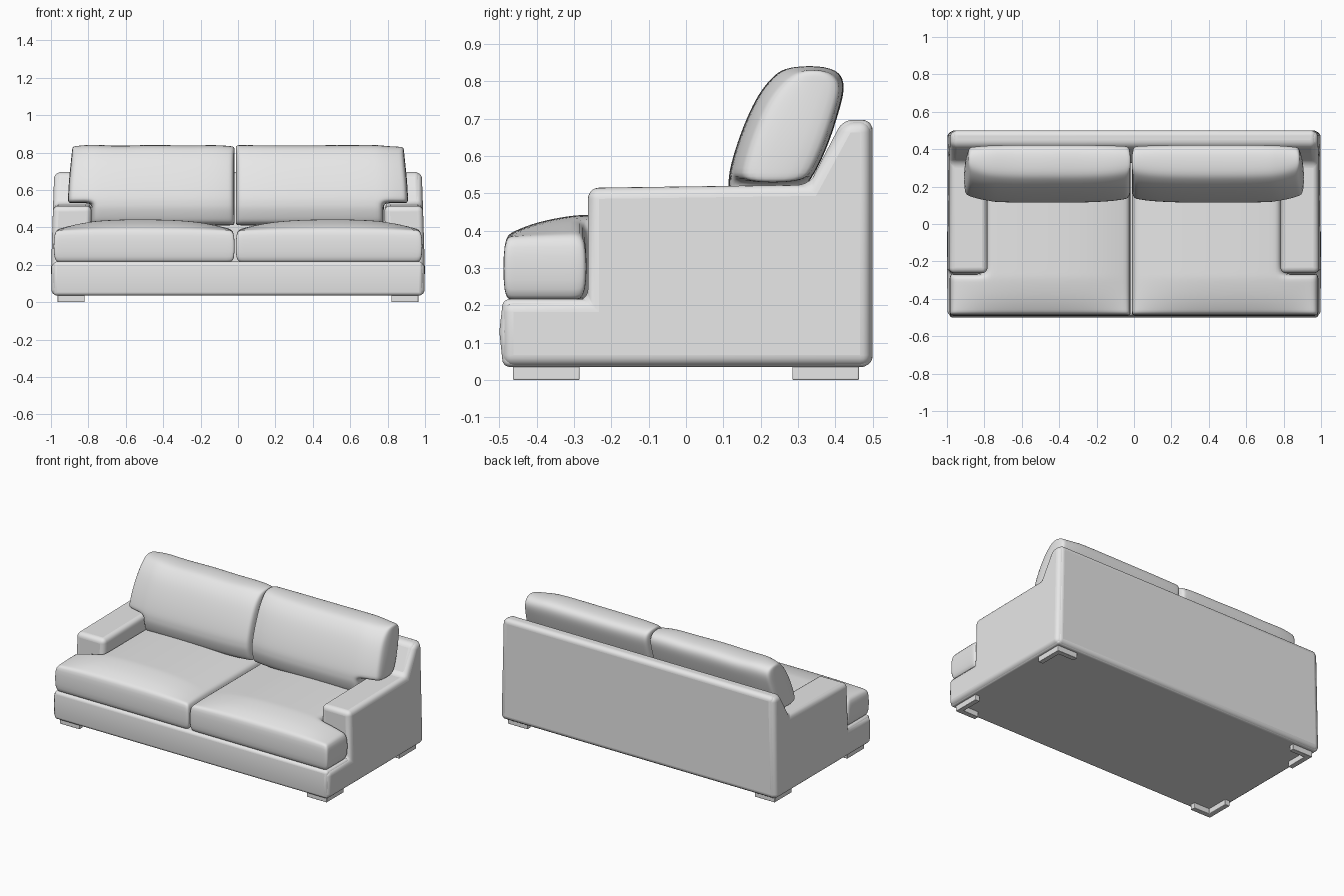
import bpy, bmesh, math

if "Cube" in bpy.data.objects:
    bpy.data.objects.remove(bpy.data.objects["Cube"])

fabric = bpy.data.materials.new("light grey fabric")
fabric.diffuse_color = (0.8, 0.8, 0.8, 1)
fabric.use_nodes = True
fabric.node_tree.nodes["Principled BSDF"].inputs["Base Color"].default_value = fabric.diffuse_color


def finish(name, bm, bevel=0, subdiv=0):
    bmesh.ops.recalc_face_normals(bm, faces=bm.faces)
    mesh = bpy.data.meshes.new(name)
    bm.to_mesh(mesh)
    bm.free()
    mesh.materials.append(fabric)
    ob = bpy.data.objects.new(name, mesh)
    bpy.context.collection.objects.link(ob)
    if bevel:
        m = ob.modifiers.new("round", 'BEVEL')
        m.width, m.segments, m.limit_method = bevel, 5, 'ANGLE'
        m.angle_limit = math.radians(20)
    if subdiv:
        m = ob.modifiers.new("soft", 'SUBSURF')
        m.levels = m.render_levels = subdiv
    for p in mesh.polygons:
        p.use_smooth = True
    if bevel:
        bpy.ops.object.select_all(action='DESELECT')
        bpy.context.view_layer.objects.active = ob
        ob.select_set(True)
        bpy.ops.object.shade_smooth_by_angle(angle=math.radians(35))
    return ob


def extrude(name, pts, start, end, place, bevel):
    """Solid from a 2D outline swept between two depths."""
    bm = bmesh.new()
    a = [bm.verts.new(place(p, start)) for p in pts]
    b = [bm.verts.new(place(p, end)) for p in pts]
    bm.faces.new(a)
    bm.faces.new(b)
    for i in range(len(pts)):
        j = (i + 1) % len(pts)
        bm.faces.new((a[i], a[j], b[j], b[i]))
    return finish(name, bm, bevel)


def along_x(p, x):
    # upper body leans slightly inward
    return (x * (1 - 0.035 * max(0, p[1] - 0.25)), p[0], p[1])


def along_z(p, z):
    return (p[0], p[1], z)


def cushion(name, us, vs, keep, point):
    """Two-sided grid pillow; cells failing keep(u, v) are left out."""
    bm = bmesh.new()
    verts = {}

    def vert(i, j, k):
        if (i, j, k) not in verts:
            verts[i, j, k] = bm.verts.new(point(us[i], vs[j], k))
        return verts[i, j, k]

    cells = {(i, j) for i in range(len(us) - 1) for j in range(len(vs) - 1)
             if keep(us[i], vs[j])}
    for i, j in sorted(cells):
        ring = [(i, j), (i + 1, j), (i + 1, j + 1), (i, j + 1)]
        for k in (0, 1):
            bm.faces.new([vert(*c, k) for c in ring])
        for n, (di, dj) in enumerate([(0, -1), (1, 0), (0, 1), (-1, 0)]):
            if (i + di, j + dj) not in cells:
                a, b = ring[n], ring[(n + 1) % 4]
                bm.faces.new((vert(*a, 0), vert(*b, 0), vert(*b, 1), vert(*a, 1)))
    return finish(name, bm, subdiv=2)


def lerp(table, t):
    for (a, ya), (b, yb) in zip(table, table[1:]):
        if t <= b:
            return ya + (yb - ya) * (t - a) / (b - a)
    return table[-1][1]


# Base under the seat, with a slightly bulging front
extrude("base", [(-0.49, 0.035), (0.49, 0.035), (0.49, 0.217), (-0.49, 0.217),
                 (-0.5, 0.13)], -0.987, 0.987, along_x, 0.018)

# Backrest frame
extrude("back_frame", [(0.5, 0.037), (0.5, 0.697), (0.42, 0.697), (0.325, 0.515),
                       (0.325, 0.037)], -0.988, 0.988, along_x, 0.028)

# Side panels with arms
side = [(-0.492, 0.037), (0.496, 0.037), (0.496, 0.693), (0.423, 0.693),
        (0.33, 0.523), (-0.263, 0.515), (-0.263, 0.212), (-0.492, 0.212)]
for s, label in ((-1, "left"), (1, "right")):
    extrude(label + "_arm", side, s * 0.79, s * 0.998, along_x, 0.03)

SPLIT = -0.015  # line where the cushions meet

# Seat cushions wrapping around the arm fronts
seat_u = [0, .03, .15, .3, .5, .65, .76, .81, .87, .965, 1]
seat_y = [-.49, -.465, -.4, -.3, -.265, -.2, -.05, .1, .25, .33]
for s, label in ((-1, "left"), (1, "right")):
    def seat_point(u, y, k):
        a = SPLIT + s * 0.002
        x = a + (s * 0.987 - a) * u
        if k == 0:
            return (x, y, 0.215)
        t = min(1, (y + 0.49) / 0.2)
        crown = (1 - abs(2 * u - 1) ** 3) * (1 - (1 - t) ** 2)
        return (x, y, 0.383 + 0.06 * crown)
    cushion(label + "_seat_cushion", seat_u, seat_y,
            lambda u, y: not (u >= .81 and y >= -.265), seat_point)

# Back cushions leaning on the frame, notched over the arms
back_u = [0, .03, .12, .3, .5, .7, .82, .86, .91, .97, 1]
back_z = [.41, .44, .5, .528, .56, .64, .72, .775, .815, .84]
front = [(.41, .15), (.44, .13), (.5, .113), (.56, .115), (.64, .138), (.72, .17),
         (.775, .2), (.815, .235), (.84, .27)]
rear = [(.41, .30), (.528, .325), (.56, .35), (.64, .385), (.72, .41),
        (.775, .425), (.815, .42), (.84, .385)]
for s, label in ((-1, "left"), (1, "right")):
    def back_point(u, z, k):
        a = SPLIT + s * 0.002
        edge = s * (0.91 - 0.1 * max(0, z - 0.6))
        x = a + (edge - a) * u
        pinch = abs(2 * u - 1) ** 5 * (1.0 if u > .5 else 0.6)
        y = lerp(rear, z) - 0.015 * pinch if k else lerp(front, z) + 0.045 * pinch
        top = max(0, z - 0.7) / 0.14
        return (x, y, z + top * (0.004 * math.sin(u * 17 + s) - 0.006 * pinch))
    cushion(label + "_back_cushion", back_u, back_z,
            lambda u, z: not (u >= .86 and z < .528), back_point)

# L-shaped corner feet
for sx, lx in ((-1, "left"), (1, "right")):
    for sy, ly in ((-1, "front"), (1, "back")):
        ell = [(.965, .463), (.82, .463), (.82, .43), (.932, .43), (.932, .285), (.965, .285)]
        extrude(f"{ly}_{lx}_foot", [(sx * x, sy * y) for x, y in ell],
                0, 0.045, along_z, 0.004)
